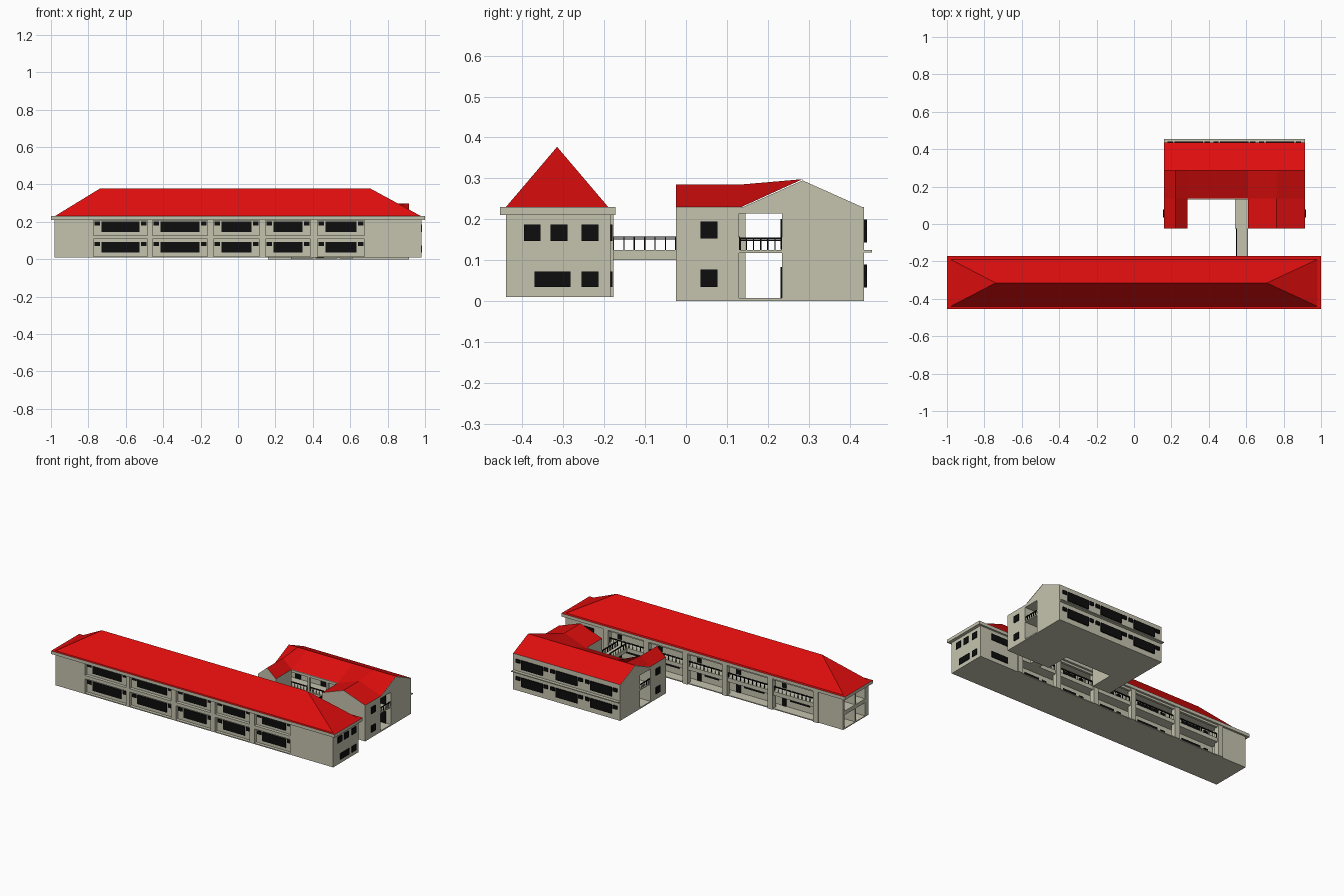
import bpy
import bmesh

default_cube = bpy.data.objects.get("Cube")
if default_cube:
    bpy.data.objects.remove(default_cube, do_unlink=True)


def make_material(name, red, green, blue):
    material = bpy.data.materials.new(name)
    material.use_nodes = True
    colour = (red, green, blue, 1)
    material.diffuse_color = colour
    shader = next(n for n in material.node_tree.nodes if n.type == 'BSDF_PRINCIPLED')
    shader.inputs["Base Color"].default_value = colour
    shader.inputs["Roughness"].default_value = 0.9
    return material


plaster = make_material("beige plaster", 0.56, 0.55, 0.43)
roof_red = make_material("red roof", 0.74, 0.004, 0.004)
black = make_material("black glazing", 0.004, 0.004, 0.004)


def finish(name, bm, *materials):
    mesh = bpy.data.meshes.new(name)
    bm.normal_update()
    bm.to_mesh(mesh)
    bm.free()
    for material in materials:
        mesh.materials.append(material)
    obj = bpy.data.objects.new(name, mesh)
    bpy.context.collection.objects.link(obj)
    return obj


def add_box(bm, xs, ys, zs):
    verts = bmesh.ops.create_cube(bm, size=1)["verts"]
    for v in verts:
        v.co = [span[0] if c < 0 else span[1] for c, span in zip(v.co, (xs, ys, zs))]


def boxes(name, material, items):
    """One object made of (x span, y span, z span) boxes."""
    bm = bmesh.new()
    for item in items:
        add_box(bm, *item)
    return finish(name, bm, material)


def loft(name, material, sections, cap=False):
    """Strip of faces joining equally long cross sections."""
    bm = bmesh.new()
    rows = [[bm.verts.new(p) for p in section] for section in sections]
    for a, b in zip(rows, rows[1:]):
        for i in range(len(a) - 1):
            bm.faces.new((a[i], a[i + 1], b[i + 1], b[i]))
    if cap:
        for row in (rows[0], rows[-1]):
            bm.faces.new(row)
    bmesh.ops.remove_doubles(bm, verts=bm.verts, dist=0.0001)
    bmesh.ops.recalc_face_normals(bm, faces=bm.faces)
    return finish(name, bm, material)


def railing(name, start, end, floor, height=0.033, step=0.027):
    """Railing along x or y: two bars and thin balusters."""
    (ax, ay), (bx, by) = start, end
    t = 0.0015
    items = [((ax - t, bx + t), (ay - t, by + t), (floor + h - 2 * t, floor + h))
             for h in (height, height * 0.85)]
    count = max(2, round((bx - ax + by - ay) / step))
    for i in range(count + 1):
        x, y = ax + (bx - ax) * i / count, ay + (by - ay) * i / count
        items.append(((x - t, x + t), (y - t, y + t), (floor, floor + height)))
    boxes(name, black, items)


def window_shapes(x0, x1, ys, top):
    """Wide window with a small vent at each upper corner."""
    vent, gap = 0.028, 0.037
    return [((x0 + gap, x1 - gap), ys, (top - 0.057, top)),
            ((x0, x0 + vent), ys, (top - 0.022, top)),
            ((x1 - vent, x1), ys, (top - 0.022, top))]


# ---- Long block: dimensions
HALF, FRONT, BACK = 0.98, -0.44, -0.185
INNER, CORRIDOR = -0.42, -0.25
BASE, EAVE, MID = 0.01, 0.21, (0.10, 0.125)
bays = [(-0.773, -0.484), (-0.457, -0.163), (-0.131, 0.115), (0.147, 0.388), (0.425, 0.676)]
bay_levels = [(0.016, 0.107), (0.128, 0.208)]
body = (BASE, EAVE)

boxes("long_block_rooms", plaster, [
    ((-0.82, HALF), (INNER, CORRIDOR), body),
    ((0.70, HALF), (CORRIDOR, BACK), body),
    ((-0.82, -0.79), (CORRIDOR, BACK), body),
    # stairwell at the far end, open to the side
    ((-HALF, -0.82), (INNER, FRONT + 0.035), body),
    ((-HALF, -0.82), (-0.20, BACK), body),
    ((-HALF, -0.82), (-0.315, -0.305), body),
])

# Front wall: piers between the bays and bands above and below
edges = [-HALF] + [x for bay in bays for x in bay] + [HALF]
piers = [(edges[i], edges[i + 1]) for i in range(0, len(edges), 2)]
levels = [BASE] + [z for level in bay_levels for z in level] + [EAVE]
bands = [(levels[i], levels[i + 1]) for i in range(0, len(levels), 2)]
boxes("front_wall", plaster,
      [(x, (FRONT, INNER), body) for x in piers]
      + [(x, (FRONT, INNER), z) for x in bays for z in bands])

items = []
for x0, x1 in bays:
    for top in (0.093, 0.202):
        items += window_shapes(x0 + 0.006, x1 - 0.006, (INNER - 0.005, INNER + 0.002), top)
boxes("front_windows", black, items)

# Floors and top beam
boxes("long_block_floors", plaster, [
    ((-HALF, HALF), (INNER, BACK), (BASE, BASE + 0.006)),
    ((-HALF, HALF), (INNER, BACK), MID),
    ((-HALF, HALF), (-0.20, BACK), (0.197, EAVE)),
    ((-HALF, HALF), (INNER, BACK), (0.205, EAVE)),
])

# Rear gallery: columns, railings, doors and high windows
columns = [-0.79, -0.47, -0.147, 0.131, 0.407, 0.69]
boxes("gallery_columns", plaster,
      [((x - 0.017, x + 0.017), (-0.21, -0.177), body) for x in columns])
items = []
for a, b in zip(columns, columns[1:]):
    railing("gallery_railing", (a + 0.02, -0.19), (b - 0.02, -0.19), MID[1])
    for floor in (BASE, MID[1]):
        wall = (CORRIDOR - 0.002, CORRIDOR + 0.004)
        for x in (a + 0.035, b - 0.065):
            items.append(((x, x + 0.03), wall, (floor + 0.006, floor + 0.062)))
        items.append(((a + 0.09, b - 0.09), wall, (floor + 0.045, floor + 0.065)))
boxes("gallery_doors_and_windows", black, items)

# Windows at the end of the long block
end = (HALF - 0.002, HALF + 0.005)
low, high = (0.035, 0.073), (0.147, 0.187)
boxes("end_windows", black, [
    (end, (y, y + 0.041), high) for y in (-0.396, -0.331, -0.255)
] + [
    (end, (-0.37, -0.282), low), (end, (-0.255, -0.214), low),
] + [
    ((0.78, 0.90), (BACK - 0.002, BACK + 0.005), z) for z in (low, high)
])

# Eaves slab: red on top, plaster below
bm = bmesh.new()
add_box(bm, (-1, 1), (-0.455, -0.172), (EAVE, 0.23))
bm.normal_update()
for face in bm.faces:
    face.material_index = 1 if face.normal.z > 0.5 else 0
finish("eaves_slab", bm, plaster, roof_red)

# Hipped roof
z0, z1 = 0.23, 0.377
loft("long_hipped_roof", roof_red, [
    [(-HALF, FRONT, z0), (-0.74, -0.315, z1), (-HALF, -0.19, z0)],
    [(HALF, FRONT, z0), (0.71, -0.315, z1), (HALF, -0.19, z0)],
], cap=True)

# ---- Footbridge
BX = (0.545, 0.61)
boxes("footbridge_deck", plaster, [(BX, (-0.19, -0.02), MID)])
for x in BX:
    x = min(max(x, BX[0] + 0.003), BX[1] - 0.003)
    railing("footbridge_railing", (x, -0.177), (x, -0.025), MID[1])

# ---- Courtyard wing
WX, SOUTH, NORTH, TOP = (0.16, 0.915), -0.025, 0.435, 0.23
PASS = (0.13, 0.235)
arms = [(WX[0], 0.285), (0.61, WX[1])]
boxes("wing_rear_rooms", plaster, [(WX, (PASS[1], NORTH), (0, TOP))])
boxes("wing_arms", plaster, [(x, (SOUTH, PASS[0]), (0, TOP)) for x in arms])
boxes("wing_floors", plaster, [
    (WX, PASS, (0, 0.008)),
    (WX, PASS, (0.118, 0.125)),
    (WX, PASS, (0.214, TOP)),
    (BX, (SOUTH, PASS[0]), MID),
    (WX, (NORTH, 0.455), (0.119, 0.125)),
])
boxes("courtyard_columns", plaster,
      [((x, x + 0.015), (PASS[0], PASS[0] + 0.015), (0, TOP)) for x in (0.40, 0.53)])

# Gable prism and roof sheets
RIDGE_Y, RIDGE_Z, ARM_Z = 0.285, 0.297, 0.285
gable = [(0.135, TOP), (RIDGE_Y, RIDGE_Z), (NORTH, TOP)]
loft("wing_gables", plaster,
     [[(x, y, z - 0.002) for y, z in gable] for x in WX], cap=True)
loft("wing_main_roof", roof_red, [[(x, y, z) for y, z in gable] for x in WX])
for x0, x1 in arms:
    mid = (x0 + x1) / 2
    sections = [[(x0, y, TOP), (mid, y, ARM_Z), (x1, y, TOP)] for y in (SOUTH, 0.135)]
    sections.append([(x, RIDGE_Y, RIDGE_Z + 0.001) for x in (x0, mid, x1)])
    loft("arm_roof", roof_red, sections)
    loft("arm_front_gable", plaster, [
        [(x0, y, TOP), (mid, y, ARM_Z - 0.001), (x1, y, TOP)]
        for y in (SOUTH, SOUTH + 0.01)], cap=True)

# Wing railings: both passage ends and the courtyard edge
for x in (WX[0] + 0.004, WX[1] - 0.004):
    railing("passage_end_railing", (x, PASS[0]), (x, PASS[1]), 0.125, 0.03, 0.018)
railing("courtyard_railing", (arms[0][1], 0.133), (BX[0], 0.133), 0.125, 0.03, 0.022)
railing("inner_bridge_railing", (BX[0], SOUTH), (BX[0], PASS[0]), MID[1])

# Wing windows and doors
items = []
for top in (0.09, 0.2):
    for i in range(3):
        x = WX[0] + 0.02 + i * 0.244
        items += window_shapes(x, x + 0.225, (NORTH - 0.002, NORTH + 0.007), top)
for x in WX:
    for z in (0.035, 0.153):
        items.append(((x - 0.005, x + 0.005), (0.035, 0.077), (z, z + 0.042)))
for x in (0.24, 0.42, 0.66, 0.84):
    for z in (0.008, 0.126):
        items.append(((x, x + 0.04), (PASS[1] - 0.004, PASS[1] + 0.002), (z, z + 0.075)))
boxes("wing_windows_and_doors", black, items)
